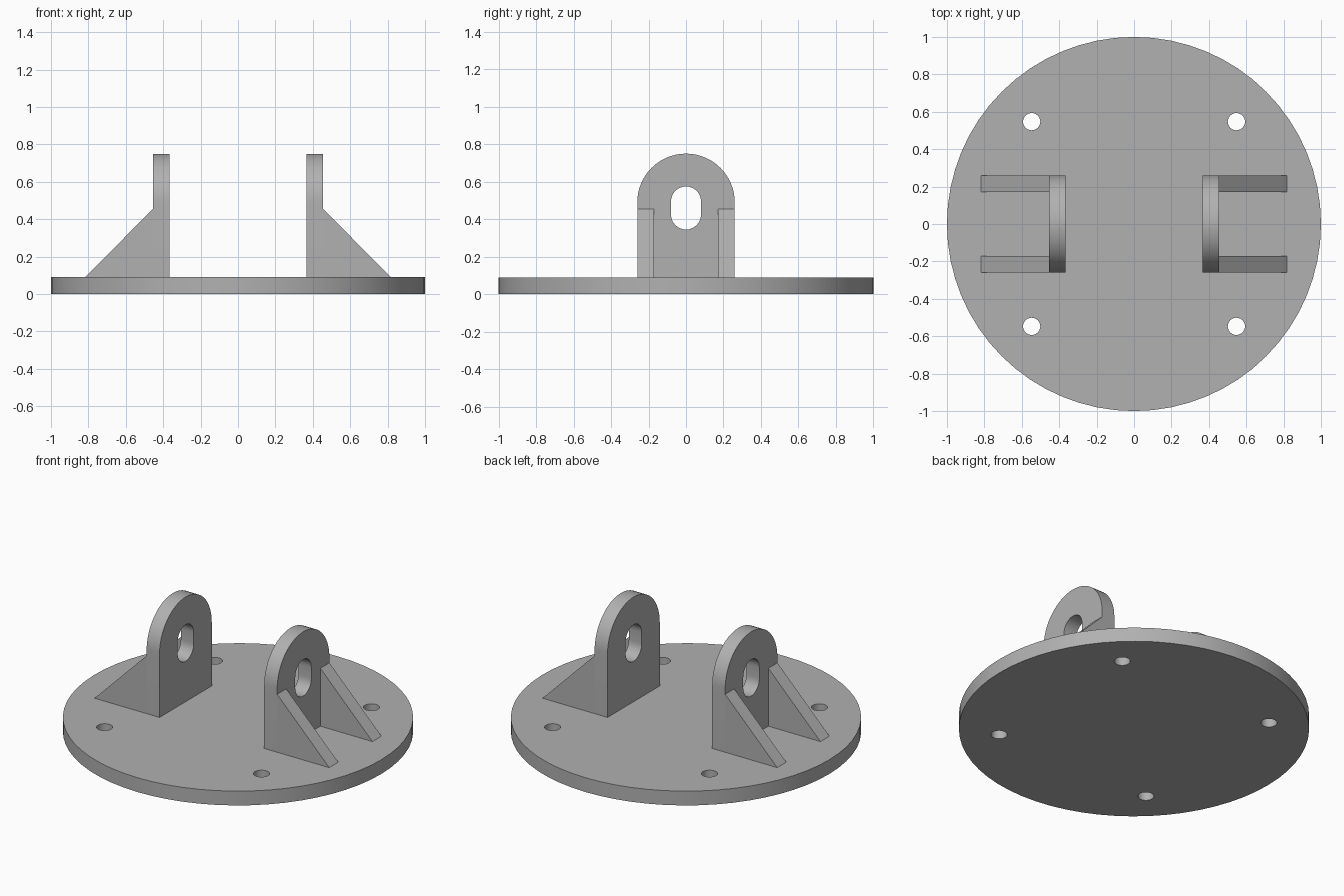
import bpy, bmesh
from math import sin, cos, pi, radians
from mathutils import Vector

cube = bpy.data.objects.get("Cube")
if cube:
    bpy.data.objects.remove(cube, do_unlink=True)

# Single grey finish
GREY = (0.44, 0.44, 0.44, 1)
metal = bpy.data.materials.new("grey_metal")
metal.use_nodes = True
metal.diffuse_color = GREY
metal.node_tree.nodes["Principled BSDF"].inputs["Base Color"].default_value = GREY

# Shared dimensions
THICK = 0.09
LUG_IN, LUG_OUT = 0.365, 0.455
HALF_W = 0.26
ARC_Z = 0.49


def arc(cx, cy, r, start, end, steps):
    angles = [radians(start + (end - start) * i / steps) for i in range(steps + 1)]
    return [(cx + r * cos(a), cy + r * sin(a)) for a in angles]


def circle(cx, cy, r, steps):
    return arc(cx, cy, r, 0, 360, steps)[:-1]


def prism(name, profile, axis, low, high):
    """Extrude a 2D profile along the x, y or z axis."""
    place = {"x": lambda u, v, w: (w, u, v),
             "y": lambda u, v, w: (u, w, v),
             "z": lambda u, v, w: (u, v, w)}[axis]
    bm = bmesh.new()
    face = bm.faces.new([bm.verts.new(place(u, v, low)) for u, v in profile])
    side = bmesh.ops.extrude_face_region(bm, geom=[face])
    verts = [g for g in side["geom"] if isinstance(g, bmesh.types.BMVert)]
    bmesh.ops.translate(bm, verts=verts, vec=Vector(place(0, 0, high - low)))
    bmesh.ops.recalc_face_normals(bm, faces=bm.faces)
    mesh = bpy.data.meshes.new(name)
    bm.to_mesh(mesh)
    bm.free()
    mesh.materials.append(metal)
    obj = bpy.data.objects.new(name, mesh)
    bpy.context.collection.objects.link(obj)
    return obj


def activate(obj):
    bpy.ops.object.select_all(action="DESELECT")
    obj.select_set(True)
    bpy.context.view_layer.objects.active = obj


def cut(obj, cutter):
    cutter.hide_render = True
    mod = obj.modifiers.new("hole", "BOOLEAN")
    mod.operation, mod.solver, mod.object = "DIFFERENCE", "EXACT", cutter
    activate(obj)
    bpy.ops.object.modifier_apply(modifier=mod.name)
    bpy.data.objects.remove(cutter, do_unlink=True)


def smooth(obj):
    activate(obj)
    bpy.ops.object.shade_smooth_by_angle(angle=radians(30))


# Round base plate with four bolt holes
plate = prism("base_plate", circle(0, 0, 1, 64), "z", 0, THICK)
for sx in (-1, 1):
    for sy in (-1, 1):
        hole = circle(sx * 0.547, sy * 0.547, 0.046, 32)
        cut(plate, prism("bolt_hole_cutter", hole, "z", -0.1, 0.2))
smooth(plate)

# Round-topped lugs, each with a slot and two triangular ribs
lug_shape = [(-HALF_W, THICK), (HALF_W, THICK)] + arc(0, ARC_Z, HALF_W, 0, 180, 32)
slot_shape = arc(0, 0.495, 0.08, 0, 180, 16) + arc(0, 0.425, 0.08, 180, 360, 16)

for side, s in (("left", 1), ("right", -1)):
    x0, x1 = sorted((s * LUG_IN, s * LUG_OUT))
    lug = prism(side + "_lug", lug_shape, "x", x0, x1)
    cut(lug, prism("slot_cutter", slot_shape, "x", x0 - 0.1, x1 + 0.1))
    smooth(lug)

    rib_shape = [(s * LUG_OUT, THICK), (s * 0.818, THICK), (s * LUG_OUT, 0.455)]
    for end, e in (("front", -1), ("back", 1)):
        y0, y1 = sorted((e * 0.17, e * HALF_W))
        prism(f"{side}_{end}_rib", rib_shape, "y", y0, y1)
